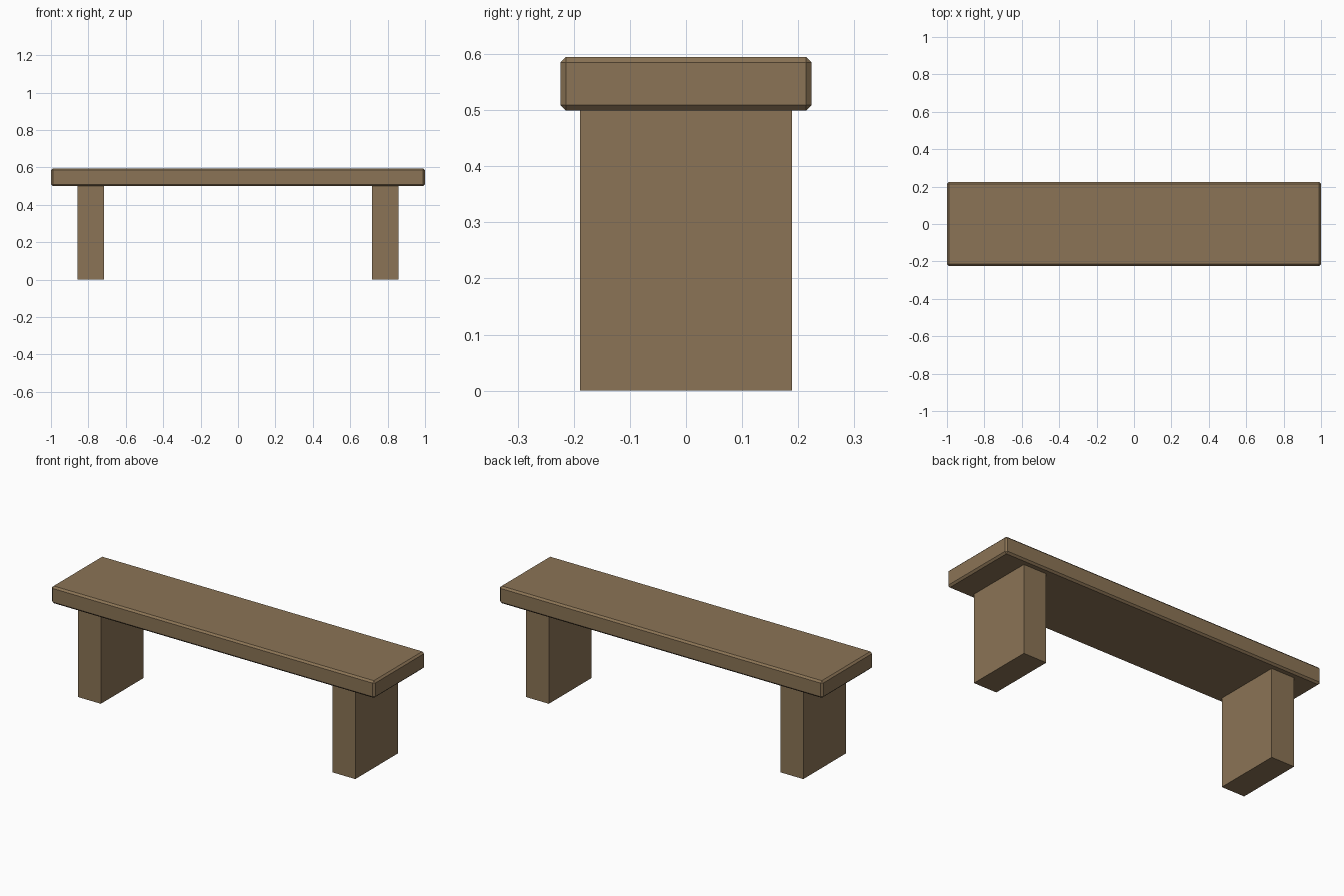
import bpy

if "Cube" in bpy.data.objects:
    bpy.data.objects.remove(bpy.data.objects["Cube"])

wood = bpy.data.materials.new("brown wood")
wood.diffuse_color = (0.258, 0.174, 0.092, 1)
wood.use_nodes = True
wood.node_tree.nodes["Principled BSDF"].inputs["Base Color"].default_value = wood.diffuse_color


def box(name, x, y, z):
    """Box spanning the given (min, max) ranges."""
    bpy.ops.mesh.primitive_cube_add(size=1, location=[(a + b) / 2 for a, b in (x, y, z)])
    ob = bpy.context.object
    ob.name = name
    ob.scale = [b - a for a, b in (x, y, z)]
    bpy.ops.object.transform_apply(location=False, rotation=False, scale=True)
    ob.data.materials.append(wood)
    return ob


# Seat plank with chamfered edges
seat = box("seat", (-1, 1), (-0.224, 0.224), (0.499, 0.595))
bevel = seat.modifiers.new("chamfer", 'BEVEL')
bevel.width = 0.01
bevel.segments = 1

# Slab legs, one near each end
for name, s in (("left_leg", -1), ("right_leg", 1)):
    box(name, sorted((s * 0.716, s * 0.858)), (-0.189, 0.189), (0, 0.5))
